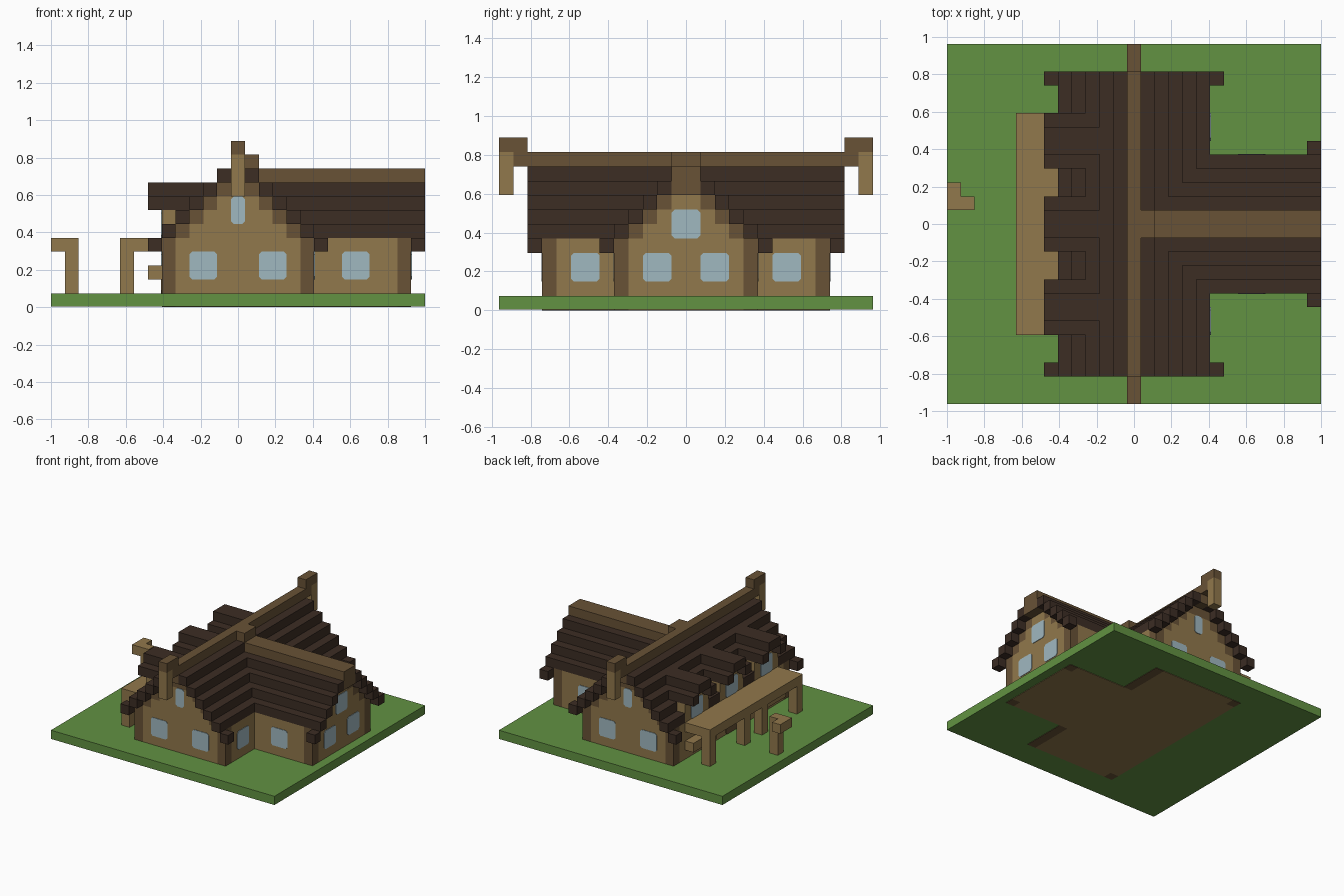
import bpy
import bmesh
from mathutils import Vector

default_cube = bpy.data.objects.get("Cube")
if default_cube:
    bpy.data.objects.remove(default_cube)

UNIT = 2 / 27  # edge length of one building block


def make_material(name, red, green, blue):
    linear = [((c / 255 + 0.055) / 1.055) ** 2.4 for c in (red, green, blue)] + [1]
    material = bpy.data.materials.new(name)
    material.use_nodes = True
    material.diffuse_color = linear
    shader = material.node_tree.nodes["Principled BSDF"]
    shader.inputs["Base Color"].default_value = linear
    shader.inputs["Roughness"].default_value = 1
    return material


grass = make_material("grass green", 98, 146, 66)
planks = make_material("light planks", 145, 120, 76)
logs = make_material("brown logs", 104, 82, 54)
shingles = make_material("dark shingles", 60, 45, 36)
glass = make_material("pale blue glass", 160, 184, 192)


def finish(name, material, bm):
    bmesh.ops.recalc_face_normals(bm, faces=bm.faces)
    mesh = bpy.data.meshes.new(name)
    bm.to_mesh(mesh)
    bm.free()
    mesh.materials.append(material)
    part = bpy.data.objects.new(name, mesh)
    bpy.context.collection.objects.link(part)
    return part


def boxes(name, material, spans):
    """One object from boxes given as x, y and z ranges in block units."""
    bm = bmesh.new()
    for span in spans:
        low = Vector([min(pair) for pair in span])
        high = Vector([max(pair) for pair in span])
        new = bmesh.ops.create_cube(bm, size=1)["verts"]
        for vert in new:
            vert.co = ((low + high) / 2 + vert.co * (high - low)) * UNIT
    return finish(name, material, bm)


def both(low, high):
    return [(low, high), (-low, -high)]


def mid(half):
    return (-half, half)


def window(name, center, normal, width=2, height=2, material=glass):
    """Thin pane with clipped corners on an outer wall face."""
    normal = Vector(normal)
    up = Vector((0, 0, 1))
    side = up.cross(normal)
    w, h, clip = width / 2, height / 2, 0.2
    outline = []
    for sx, sz in ((1, 1), (-1, 1), (-1, -1), (1, -1)):
        corner = [(w, h - clip), (w - clip, h)]
        if sx * sz < 0:
            corner.reverse()
        outline += [(sx * a, sz * b) for a, b in corner]
    bm = bmesh.new()
    verts = [bm.verts.new((Vector(center) + side * a + up * b) * UNIT) for a, b in outline]
    face = bm.faces.new(verts)
    moved = bmesh.ops.extrude_face_region(bm, geom=[face])["geom"]
    for vert in moved:
        if isinstance(vert, bmesh.types.BMVert):
            vert.co += normal * 0.004
    finish(name, material, bm)


# Ground slab with the house floor showing underneath
LIP = 0.05
boxes("ground", grass, [(mid(13.5), mid(13), (LIP, 1))])
boxes("floor", planks, [(mid(4.5), mid(10), (0, LIP)), ((-5.5, -4.5), mid(9), (0, LIP)),
                        ((4.5, 11.5), mid(5), (0, LIP)), ((11.5, 12.5), mid(4), (0, LIP))])
boxes("floor_logs", logs, [((4.5, 5.5), y, (0, LIP)) for y in both(5, 10)]
      + [((-5.5, -4.5), y, (0, LIP)) for y in both(9, 10)]
      + [((11.5, 12.5), y, (0, LIP)) for y in both(4, 5)])

# Lower walls and corner posts
WALL = (1, 5)
boxes("main_walls", planks, [(mid(4.5), mid(10), WALL), (mid(5.5), mid(9), WALL)])
boxes("wing_walls", planks, [((5.5, 11.5), mid(5), WALL), ((11.5, 12.5), mid(4), WALL)])
boxes("main_corner_posts", logs,
      [(x, y, WALL) for x in both(4.5, 5.5) for y in both(9, 10)])
boxes("wing_corner_posts", logs, [((11.5, 12.5), y, WALL) for y in both(4, 5)])

# Stepped gables with log trim below the roof edge
main_gable, main_trim, wing_gable, wing_trim = [], [], [], []
for step in range(3):
    z = (5 + step, 6 + step)
    half = 3 - step
    for y in both(9, 10):
        main_gable.append((mid(half + 0.5), y, z))
        main_trim += [(x, y, z) for x in both(half + 0.5, half + 1.5)]
    wing_gable.append(((11.5, 12.5), mid(half), z))
    wing_trim += [((11.5, 12.5), y, z) for y in both(half, half + 1)]
main_trim += [(mid(1.5), y, (8, 9)) for y in both(9, 10)]
main_trim += [(mid(0.5), y, (9, 10)) for y in both(9, 11)]
boxes("main_gables", planks, main_gable)
boxes("main_gable_trim", logs, main_trim)
boxes("wing_gable", planks, wing_gable)
boxes("wing_gable_trim", logs, wing_trim)

# Stepped roofs; the lowest row is only on the overhanging ends
main_roof, wing_roof = [], []
for step in range(5):
    z = (9 - step, 10 - step)
    main_roof.append(((step + 0.5, step + 1.5), mid(11), z))
    west = (-step - 0.5, -step - 1.5)
    if step < 4:
        main_roof.append((west, mid(11), z))
    else:
        main_roof += [(west, y, z) for y in both(8, 11) + both(2, 4)]
    if step:
        wing_roof += [((step + 1.5, 13.5), y, z) for y in both(step, step + 1)]
main_roof += [(x, y, (4, 5)) for x in both(5.5, 6.5) for y in both(10, 11)]
wing_roof += [((12.5, 13.5), y, (4, 5)) for y in both(5, 6)]
boxes("main_roof", shingles, main_roof)
boxes("wing_roof", shingles, wing_roof)

# Ridge beams and the raised ends of the main ridge
boxes("main_ridge_beam", logs, [(mid(0.5), mid(12), (10, 11))])
boxes("wing_ridge_beam", logs, [((1.5, 13.5), mid(1), (8, 10))])
boxes("ridge_crossing", logs, [((0.5, 1.5), mid(1), (10, 11))])
boxes("ridge_end_caps", logs, [(mid(0.5), y, (11, 12)) for y in both(11, 13)])
boxes("ridge_end_posts", planks, [(mid(0.5), y, (8, 11)) for y in both(12, 13)])

# Three dormers along the porch side
for label, cy in (("front", -6), ("middle", 0), ("back", 6)):
    boxes(label + "_dormer_walls", planks, [((-5.5, -3), (cy - 2, cy + 2), (5, 7)),
                                            ((-5.5, -3), (cy - 1, cy + 1), (7, 8))])
    boxes(label + "_dormer_roof", shingles, [((-6.5, -2.5), (cy - 1, cy + 1), (8, 9))]
          + [((-6.5, -3.5), (cy + a, cy + b), (7, 8)) for a, b in both(1, 2)])
    window(label + "_dormer_window", (-5.5, cy, 6), (-1, 0, 0))

# Porch canopy, posts and benches
boxes("porch_canopy", planks, [((-8.5, -5.5), mid(8), (4, 5))])
boxes("porch_posts", planks,
      [((-8.5, -7.5), y, (1, 4)) for y in both(7, 8) + both(1, 2)])
boxes("porch_benches", planks, [((-6.5, -5.5), y, (2, 3)) for y in both(4, 8)])
window("porch_door", (-5.5, 0, 2.5), (-1, 0, 0), 2, 3, logs)

# Signpost
boxes("signpost", planks, [((-12.5, -11.5), (1, 2), (1, 5)),
                           ((-13.5, -12.5), (1, 3), (4, 5))])

# Windows, mirrored from front to back
for label, s in (("front", -1), ("back", 1)):
    facing = (0, s, 0)
    for side, x in (("left", 2.5), ("right", -2.5)):
        window(f"{label}_{side}_window", (x, s * 10, 3), facing)
    window(label + "_attic_window", (0, s * 10, 7), facing, 1)
    window(label + "_wing_window", (8.5, s * 5, 3), facing)
    window(label + "_side_window", (5.5, s * 7, 3), (1, 0, 0))
    window(label + "_wing_end_window", (12.5, s * 2, 3), (1, 0, 0))
    window(label + "_porch_window", (-5.5, s * 5, 3), (-1, 0, 0))
window("wing_attic_window", (12.5, 0, 6), (1, 0, 0))
